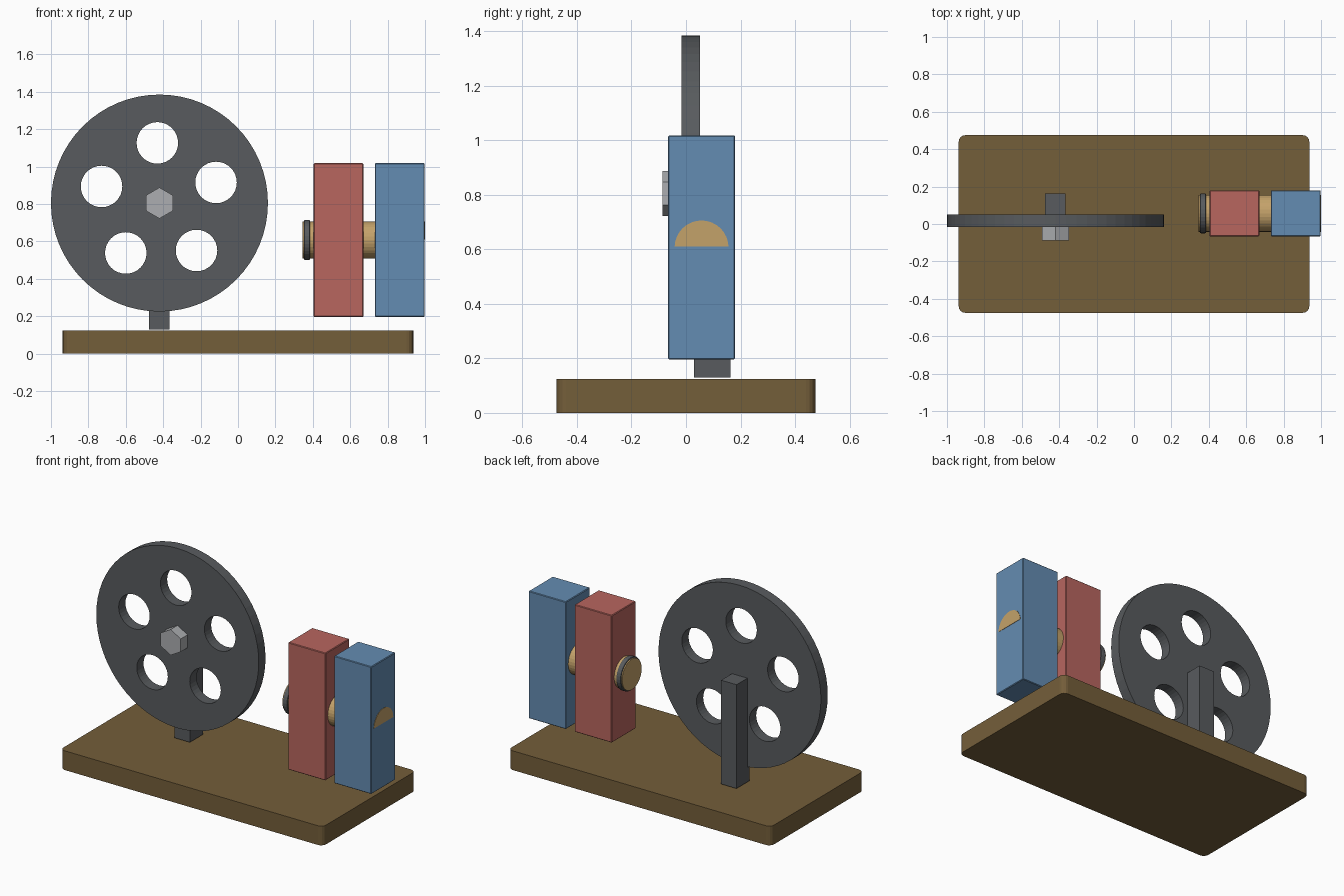
import bpy, bmesh, math
from mathutils import Matrix, Vector

if "Cube" in bpy.data.objects:
    bpy.data.objects.remove(bpy.data.objects["Cube"])


def material(name, rgb):
    """Flat colour from 0-255 sRGB values."""
    m = bpy.data.materials.new(name)
    lin = [((c / 255 + 0.055) / 1.055) ** 2.4 for c in rgb]
    m.diffuse_color = (*lin, 1)
    m.use_nodes = True
    m.node_tree.nodes["Principled BSDF"].inputs["Base Color"].default_value = m.diffuse_color
    return m


WOOD = material("brown wood", (116, 94, 58))
STEEL = material("dark steel", (88, 91, 94))
NUT = material("light steel", (172, 174, 177))
RED = material("red paint", (184, 102, 95))
BLUE = material("blue paint", (100, 140, 178))
BRASS = material("brass", (196, 162, 106))


def finish(name, bm, mat):
    bmesh.ops.recalc_face_normals(bm, faces=bm.faces)
    mesh = bpy.data.meshes.new(name)
    bm.to_mesh(mesh)
    bm.free()
    ob = bpy.data.objects.new(name, mesh)
    bpy.context.collection.objects.link(ob)
    mesh.materials.append(mat)
    return ob


def box(name, lo, hi, mat, bevel=0.0, segments=1, vertical_only=False):
    lo, hi = Vector(lo), Vector(hi)
    bm = bmesh.new()
    bmesh.ops.create_cube(bm, size=1, matrix=Matrix.Translation((lo + hi) / 2)
                          @ Matrix.Diagonal((*(hi - lo), 1)))
    if bevel:
        edges = [e for e in bm.edges if not vertical_only
                 or abs(e.verts[0].co.z - e.verts[1].co.z) > 0.01]
        bmesh.ops.bevel(bm, geom=edges, offset=bevel, segments=segments,
                        profile=0.5, affect='EDGES')
    return finish(name, bm, mat)


def add_cylinder(bm, a, b, radius, sides, turn=0.0):
    """Capped cylinder from point a to point b."""
    a, b = Vector(a), Vector(b)
    rot = (b - a).to_track_quat('Z', 'Y').to_matrix().to_4x4()
    return bmesh.ops.create_cone(
        bm, cap_ends=True, segments=sides, radius1=radius, radius2=radius,
        depth=(b - a).length,
        matrix=Matrix.Translation((a + b) / 2) @ rot @ Matrix.Rotation(turn, 4, 'Z'))


def cylinder(name, a, b, radius, sides, mat, turn=0.0):
    bm = bmesh.new()
    add_cylinder(bm, a, b, radius, sides, turn)
    return finish(name, bm, mat)


# Base board with rounded corners
box("base_board", (-0.937, -0.475, 0), (0.937, 0.475, 0.124), WOOD, 0.035, 4, True)

# Wheel post, standing behind the wheel
box("wheel_post", (-0.475, 0.03, 0.13), (-0.365, 0.163, 0.80), STEEL)

# Wheel with five round holes
HX, HZ, R = -0.42, 0.805, 0.58
wheel = cylinder("wheel", (HX, -0.017, HZ), (HX, 0.052, HZ), R, 64, STEEL)
bm = bmesh.new()
for k in range(5):
    t = math.radians(20 + 72 * k)
    x, z = HX + 0.322 * math.cos(t), HZ + 0.322 * math.sin(t)
    add_cylinder(bm, (x, -0.2, z), (x, 0.2, z), 0.111, 32)
cutter = finish("hole_cutter", bm, STEEL)
cutter.hide_render = True
mod = wheel.modifiers.new("holes", 'BOOLEAN')
mod.operation = 'DIFFERENCE'
mod.solver = 'EXACT'
mod.object = cutter
bpy.context.view_layer.objects.active = wheel
bpy.ops.object.modifier_apply(modifier=mod.name)
bpy.data.objects.remove(cutter)

# Hexagonal nut with a point at the top
bm = bmesh.new()
for k in range(6):
    t = math.radians(90 + 60 * k)
    bm.verts.new((HX + 0.083 * math.cos(t), -0.087, HZ + 0.083 * math.sin(t)))
face = bm.faces.new(bm.verts[:])
ext = bmesh.ops.extrude_face_region(bm, geom=[face], use_keep_orig=True)
bmesh.ops.translate(bm, vec=(0, 0.09, 0),
                    verts=[v for v in ext["geom"] if isinstance(v, bmesh.types.BMVert)])
finish("hex_nut", bm, NUT)

# Two upright blocks
box("red_block", (0.404, -0.066, 0.196), (0.670, 0.180, 1.018), RED, 0.004)
box("blue_block", (0.732, -0.066, 0.196), (0.998, 0.180, 1.018), BLUE, 0.004)

# Brass axle through the blocks, with a dark ring near its free end
AY, AZ = 0.057, 0.607
cylinder("axle", (0.346, AY, AZ), (0.98, AY, AZ), 0.099, 32, BRASS)
ring = cylinder("axle_ring", (0.353, AY, AZ), (0.385, AY, AZ), 0.107, 32, STEEL)
bev = ring.modifiers.new("rounded rim", 'BEVEL')
bev.width, bev.segments, bev.limit_method = 0.006, 2, 'ANGLE'

# Half-round axle end showing on the outer block face
bm = bmesh.new()
add_cylinder(bm, (0.992, AY, AZ), (1.0, AY, AZ), 0.099, 32)
cut = bmesh.ops.bisect_plane(bm, geom=bm.verts[:] + bm.edges[:] + bm.faces[:],
                             plane_co=(0, 0, AZ + 0.004), plane_no=(0, 0, -1),
                             clear_outer=True)
bmesh.ops.holes_fill(bm, edges=[e for e in bm.edges if e.is_boundary])
finish("axle_end", bm, BRASS)
